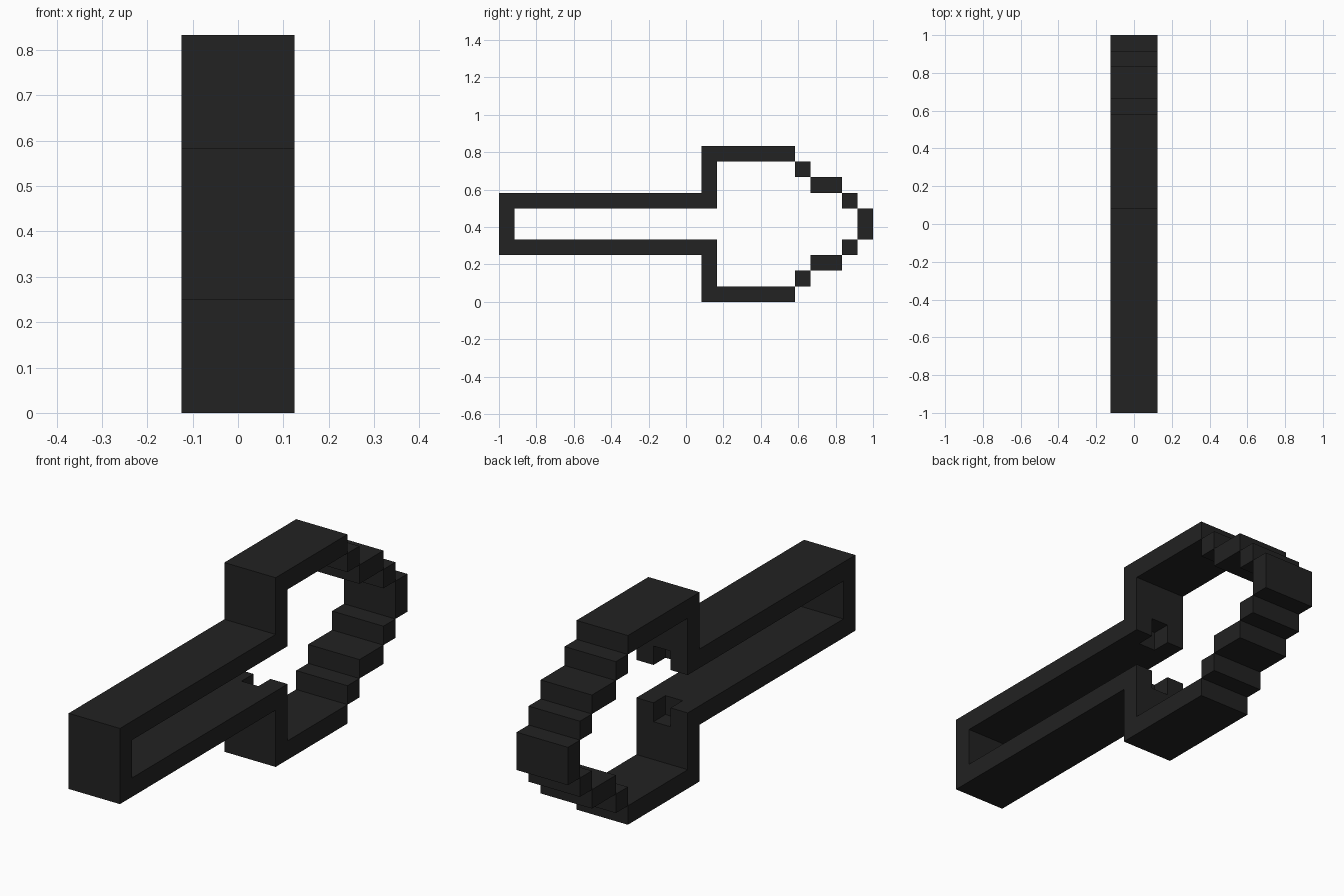
import bpy, bmesh
from mathutils import Vector

if "Cube" in bpy.data.objects:
    bpy.data.objects.remove(bpy.data.objects["Cube"])

U = 1 / 12  # one block of the model

black = bpy.data.materials.new("charcoal black")
black.diffuse_color = (0.016, 0.016, 0.016, 1)
black.use_nodes = True
black.node_tree.nodes["Principled BSDF"].inputs["Base Color"].default_value = black.diffuse_color


def blocks(y0, y1, z0, z1, x0=-1, x1=2):
    """Block cells of a box, mirrored top to bottom about mid height."""
    cells = set()
    for x in range(x0, x1):
        for y in range(y0, y1):
            for z in range(z0, z1):
                cells |= {(x, y, z), (x, y, 9 - z)}
    return cells


# Handle: two rails and the end cap
handle = blocks(-12, 1, 6, 7) | blocks(-12, -11, 4, 6)

# Head: shoulder, top bar and the stepped tip, with a notch in each shoulder
head = set()
for box in [(1, 2, 6, 10), (2, 7, 9, 10), (7, 8, 8, 9),
            (8, 10, 7, 8), (10, 11, 6, 7), (11, 12, 4, 6)]:
    head |= blocks(*box)
head -= blocks(1, 2, 6, 7, 0, 1)

solid = handle | head


def build(name, cells):
    """Skin the exposed sides of the cells and merge flat areas."""
    bm = bmesh.new()
    for c in sorted(cells):
        centre = Vector((c[0], c[1] + 0.5, c[2] + 0.5))
        for axis in range(3):
            for s in (-1, 1):
                n = [0, 0, 0]
                n[axis] = s
                if tuple(a + b for a, b in zip(c, n)) in solid:
                    continue
                n = Vector(n)
                u = Vector([float(i == (axis + 1) % 3) for i in range(3)])
                v = n.cross(u)
                bm.faces.new([bm.verts.new((centre + (n + u * a + v * b) / 2) * U)
                              for a, b in ((-1, -1), (1, -1), (1, 1), (-1, 1))])
    bmesh.ops.remove_doubles(bm, verts=bm.verts, dist=1e-4)
    bmesh.ops.dissolve_limit(bm, angle_limit=0.01, verts=bm.verts, edges=bm.edges)
    mesh = bpy.data.meshes.new(name)
    bm.to_mesh(mesh)
    bm.free()
    mesh.materials.append(black)
    bpy.context.collection.objects.link(bpy.data.objects.new(name, mesh))


build("handle_frame", handle)
build("head_frame", head)
